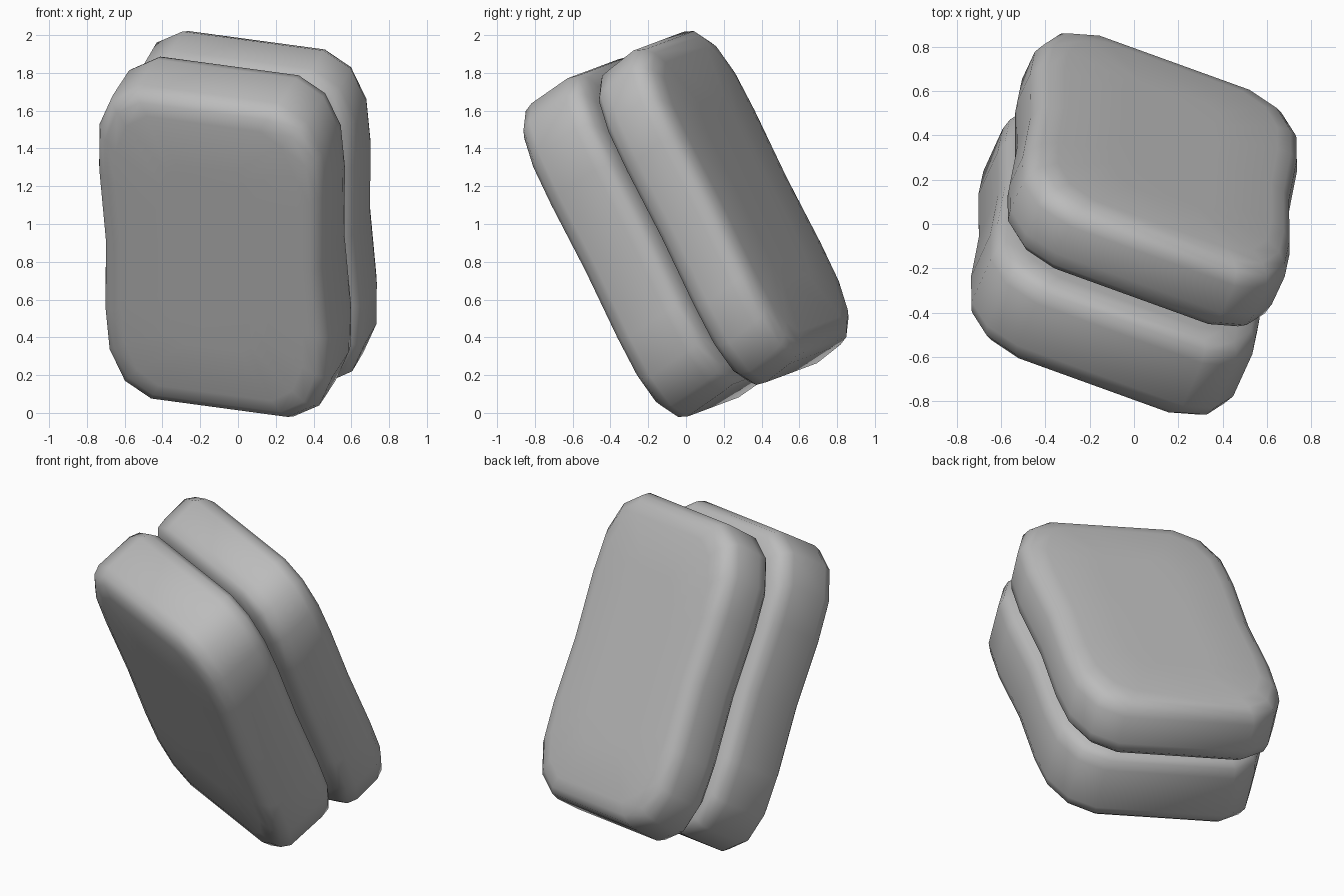
import bpy, bmesh
from mathutils import Matrix, Vector

cube = bpy.data.objects.get("Cube")
if cube:
    bpy.data.objects.remove(cube, do_unlink=True)

# One plain grey for both halves
GREY = (0.5, 0.5, 0.5, 1)
grey = bpy.data.materials.new("plain_grey")
grey.use_nodes = True
grey.diffuse_color = GREY
grey.node_tree.nodes["Principled BSDF"].inputs["Base Color"].default_value = GREY

# Tilted frame: across, back and long axes
across = Vector((0.933, -0.337, -0.126)).normalized()
back = Vector((0.355, 0.831, 0.43))
back = (back - across * back.dot(across)).normalized()
long = across.cross(back)
frame = Matrix((across, back, long)).transposed().to_4x4()
frame.translation = (0, 0, 1)

# Quarter of the waisted outline (across, long), mirrored to a full loop
quarter = [(0.625, 0), (0.645, 0.42), (0.632, 0.66), (0.55, 0.84), (0.4, 0.927)]
half = quarter + [(-x, z) for x, z in reversed(quarter)]
outline = half + [(-x, -z) for x, z in half[1:-1]]
WIDTH, HEIGHT = 0.645, 0.927

# Lip profile: (inset, distance from the parting plane); the lips slide apart lengthwise
PARTING = 0.04
SLIDE = 0.03
lip = [(0.2, 0.0), (0.11, 0.01), (0.045, 0.025), (0.012, 0.06), (0.0, 0.12)]
# Shell profile: (inset, distance from the middle)
shell = [(0.0, 0.325), (0.022, 0.38), (0.062, 0.412), (0.13, 0.427), (0.4, 0.432)]


def build_slab(name, side):
    profile = [(i, PARTING + side * d, -side * SLIDE) for i, d in lip]
    profile += [(i, side * d, 0) for i, d in shell]
    bm = bmesh.new()
    rings = []
    for inset, y, slide in profile:
        sx, sz = 1 - inset / WIDTH, 1 - inset / HEIGHT
        rings.append([bm.verts.new((x * sx, y, z * sz + slide)) for x, z in outline])
    n = len(outline)
    for a, b in zip(rings, rings[1:]):
        for i in range(n):
            j = (i + 1) % n
            bm.faces.new((a[i], a[j], b[j], b[i]))
    bm.faces.new(rings[0])
    bm.faces.new(rings[-1])
    bmesh.ops.recalc_face_normals(bm, faces=bm.faces)
    for face in bm.faces:
        face.smooth = True
    mesh = bpy.data.meshes.new(name)
    bm.to_mesh(mesh)
    bm.free()
    mesh.materials.append(grey)
    slab = bpy.data.objects.new(name, mesh)
    slab.matrix_world = frame
    bpy.context.collection.objects.link(slab)


build_slab("front_half", -1)
build_slab("back_half", 1)
